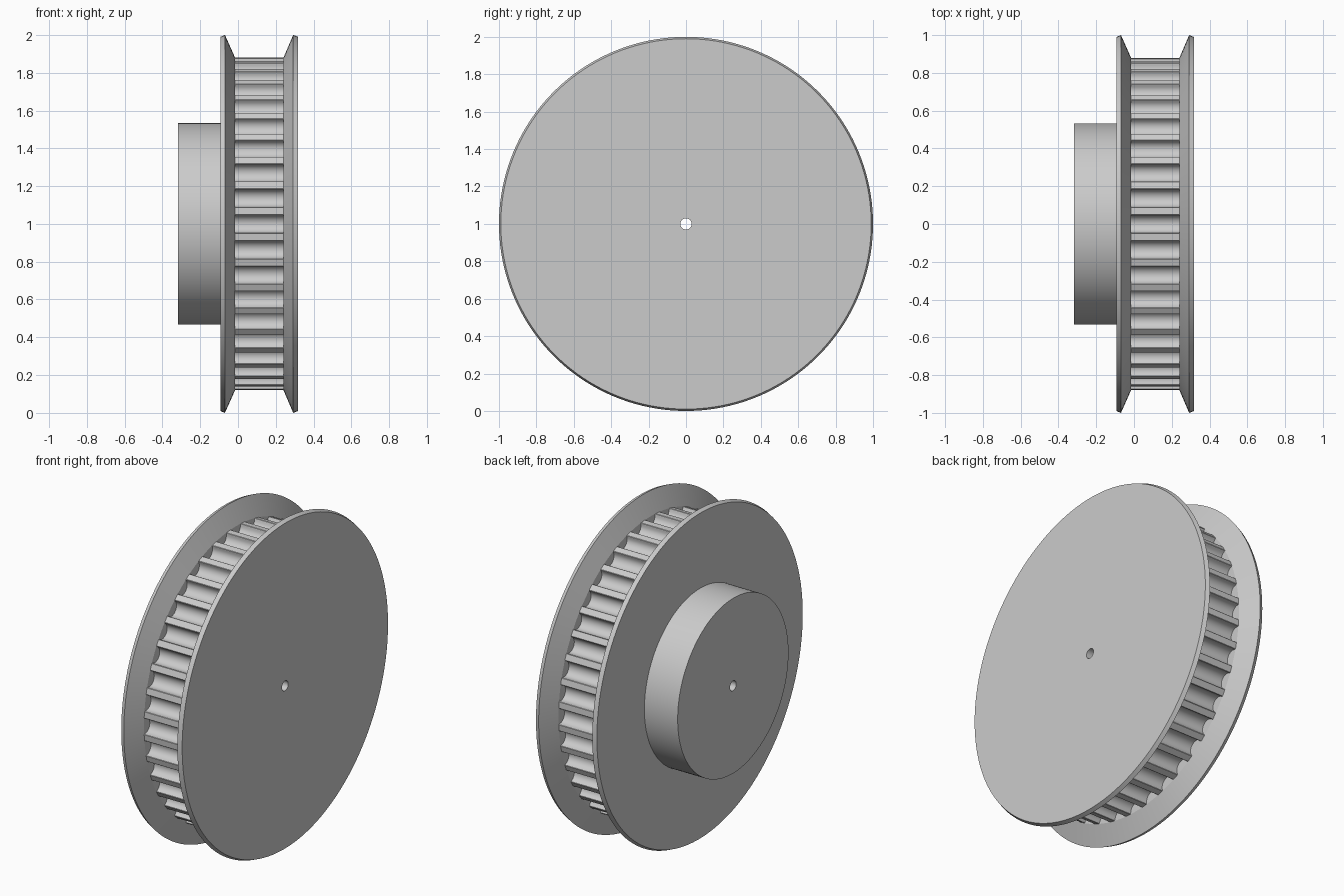
import bpy
import bmesh
from math import sin, cos, pi, atan2, hypot

if "Cube" in bpy.data.objects:
    bpy.data.objects.remove(bpy.data.objects["Cube"])

TEETH = 40
SEG = 160
BORE = 0.03
TIP = 0.881
AXIS_Z = 1.0


def build(name, loops):
    """Skin a closed chain of equal-length loops into a solid ring."""
    bm = bmesh.new()
    rows = [[bm.verts.new(p) for p in loop] for loop in loops]
    n = len(rows[0])
    for a, b in zip(rows, rows[1:] + rows[:1]):
        for i in range(n):
            j = (i + 1) % n
            bm.faces.new((a[i], a[j], b[j], b[i]))
    bmesh.ops.recalc_face_normals(bm, faces=bm.faces)
    mesh = bpy.data.meshes.new(name)
    bm.to_mesh(mesh)
    bm.free()
    obj = bpy.data.objects.new(name, mesh)
    bpy.context.collection.objects.link(obj)
    bpy.context.view_layer.objects.active = obj
    bpy.ops.object.select_all(action='DESELECT')
    obj.select_set(True)
    bpy.ops.object.shade_smooth_by_angle(angle=math_angle)
    return obj


math_angle = pi / 9


def loop_at(x, polar):
    return [(x, r * cos(a), AXIS_Z + r * sin(a)) for r, a in polar]


def lathe(name, profile):
    """Revolve an (x, radius) profile around the pulley axis."""
    angles = [2 * pi * i / SEG for i in range(SEG)]
    return build(name, [loop_at(x, [(r, a) for a in angles]) for x, r in profile])


# Hub
lathe("hub", [(-0.317, BORE), (-0.317, 0.533), (-0.093, 0.533), (-0.093, BORE)])

# Flanges: bevelled rim with a cone running down to the teeth
lathe("hub_side_flange", [(-0.093, BORE), (-0.093, 0.99), (-0.069, 1.0),
                          (-0.016, TIP), (-0.016, BORE)])
lathe("outer_flange", [(0.241, BORE), (0.241, TIP), (0.292, 1.0),
                       (0.317, 0.99), (0.317, BORE)])

# Toothed belt ring: round-bottomed grooves, one centred on each axis
groove = [(-0.051, 0.0), (-0.0485, 0.002), (-0.0475, 0.006)]
STEPS = 12
for k in range(STEPS + 1):
    t = pi * k / STEPS
    groove.append((-0.047 * cos(t), 0.010 + 0.045 * sin(t)))
groove += [(0.0475, 0.006), (0.0485, 0.002), (0.051, 0.0)]

outer = []
for k in range(TEETH):
    base = 2 * pi * k / TEETH
    for w, depth in groove:
        # groove ends sit on the tip circle, the rest is cut below it
        y = TIP - depth - (TIP - (TIP ** 2 - w ** 2) ** 0.5 if depth < 0.012 else 0.001)
        outer.append((hypot(y, w), base + atan2(w, y)))
bore = [(BORE, a) for r, a in outer]
X0, X1 = -0.016, 0.241
build("toothed_ring", [loop_at(X0, bore), loop_at(X0, outer),
                       loop_at(X1, outer), loop_at(X1, bore)])
